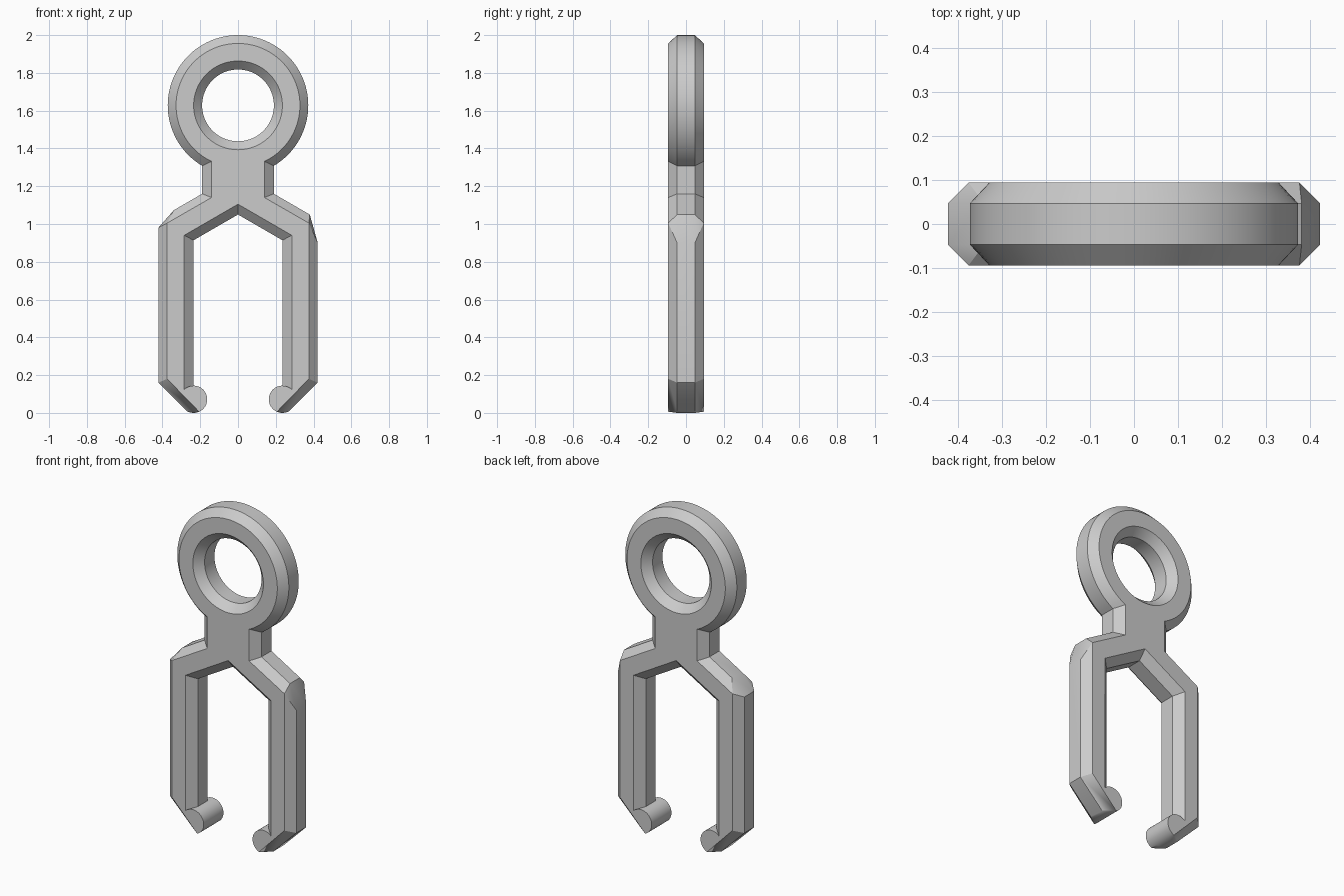
import bpy
import bmesh
from math import sin, cos, radians, asin
from mathutils import Vector

cube = bpy.data.objects.get("Cube")
if cube:
    bpy.data.objects.remove(cube)

FACE_Y, MID_Y = 0.094, 0.047      # flat face and chamfer depths
RING_Z = 1.628
HOLE_FACE, HOLE_MID = 0.235, 0.19
RIM_FACE, RIM_MID = 0.328, 0.372
NECK_FACE, NECK_MID = 0.14, 0.19
SEGMENTS = 40


def polar(cx, cz, r, degrees):
    a = radians(degrees)
    return (cx + r * cos(a), cz + r * sin(a))


def half_outline(shoulder):
    """Pairs of (face point, mid point) from ring top down to the crotch, +x side."""
    pairs = []
    # ring rim, ending where it meets the neck
    sweep_face = radians(180) - asin(NECK_FACE / RIM_FACE)
    sweep_mid = radians(180) - asin(NECK_MID / RIM_MID)
    for i in range(SEGMENTS + 1):
        t = i / SEGMENTS
        f, m = t * sweep_face, t * sweep_mid
        pairs.append(((RIM_FACE * sin(f), RING_Z + RIM_FACE * cos(f)),
                      (RIM_MID * sin(m), RING_Z + RIM_MID * cos(m))))
    # neck, clipped shoulder corner and outer arm
    pairs.append(((NECK_FACE, 1.14), (NECK_MID, 1.16)))
    pairs += [((0.375, 1.005), point) for point in shoulder]
    pairs.append(((0.375, 0.18), (0.422, 0.16)))
    # rounded toe: chamfered underside, full-depth tip, then the inside
    toe = lambda a: polar(0.235, 0.072, 0.072, a)
    pairs += [(toe(246), toe(a)) for a in range(300, 246, -9)]
    pairs += [(toe(a), toe(a)) for a in range(246, 90, -6)]
    pairs += [(toe(a), toe(90)) for a in range(90, 44, -9)]
    # inner arm and crotch
    pairs.append(((0.285, 0.94), (0.235, 0.914)))
    pairs.append(((0, 1.105), (0, 1.05)))
    return pairs


def mirror(pairs):
    return [((-f[0], f[1]), (-m[0], m[1])) for f, m in pairs]


def loft(bm, pairs):
    """Skin a closed loop through face, mid, mid and face depths."""
    rows = []
    for f, m in pairs:
        rows.append([bm.verts.new((p[0], y, p[1])) for p, y in
                     ((f, -FACE_Y), (m, -MID_Y), (m, MID_Y), (f, FACE_Y))])
    for a, b in zip(rows, rows[1:] + rows[:1]):
        for k in range(3):
            bm.faces.new((a[k], b[k], b[k + 1], a[k + 1]))


bm = bmesh.new()

# outer outline: the two shoulders are clipped differently
right = half_outline([(0.38, 1.05), (0.422, 0.90)])
left = half_outline([(0.34, 1.073), (0.422, 0.98)])
loft(bm, right + mirror(left)[-2:0:-1])

# ring hole
hole = []
for i in range(2 * SEGMENTS):
    a = 180 * i / SEGMENTS
    hole.append((polar(0, RING_Z, HOLE_FACE, a), polar(0, RING_Z, HOLE_MID, a)))
loft(bm, hole)
bmesh.ops.remove_doubles(bm, verts=bm.verts, dist=0.0002)

# flat front and back faces with the hole left open
for y in (-FACE_Y, FACE_Y):
    edges = [e for e in bm.edges if all(abs(v.co.y - y) < 1e-4 for v in e.verts)]
    bmesh.ops.triangle_fill(bm, edges=edges, use_beauty=True,
                            normal=Vector((0, 1 if y > 0 else -1, 0)))
bmesh.ops.recalc_face_normals(bm, faces=bm.faces)

mesh = bpy.data.meshes.new("ring_clip")
bm.to_mesh(mesh)
bm.free()
clip = bpy.data.objects.new("ring_clip", mesh)
bpy.context.collection.objects.link(clip)

# single grey material
grey = bpy.data.materials.new("plain_grey")
grey.use_nodes = True
colour = (0.6, 0.6, 0.6, 1)
grey.diffuse_color = colour
grey.node_tree.nodes["Principled BSDF"].inputs["Base Color"].default_value = colour
mesh.materials.append(grey)

bpy.ops.object.select_all(action='DESELECT')
clip.select_set(True)
bpy.context.view_layer.objects.active = clip
bpy.ops.object.shade_smooth_by_angle(angle=radians(25))
